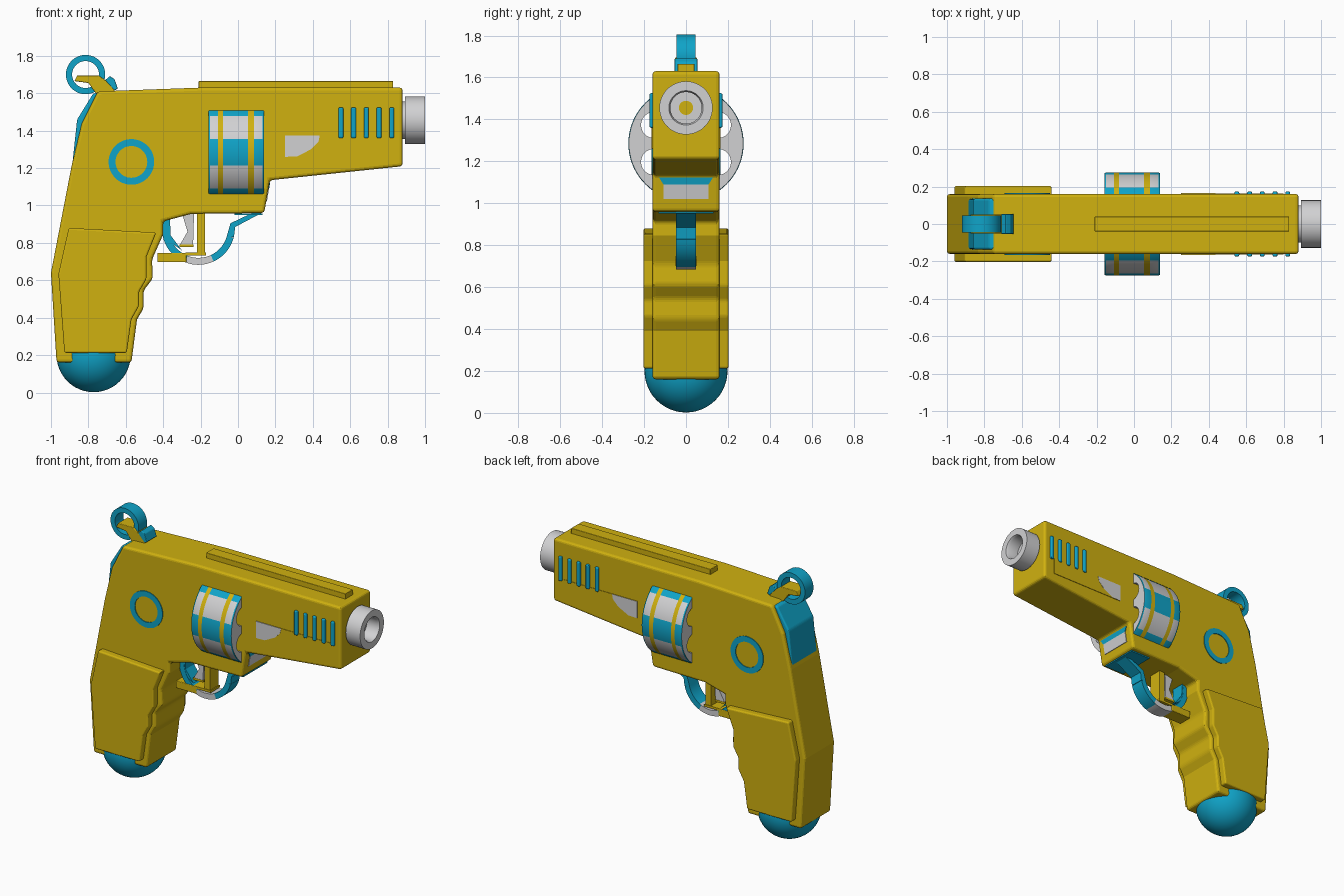
import bpy, bmesh, math
from mathutils import Vector, Matrix

if "Cube" in bpy.data.objects:
    bpy.data.objects.remove(bpy.data.objects["Cube"])


def material(name, rgb):
    m = bpy.data.materials.new(name)
    m.diffuse_color = (*rgb, 1)
    m.use_nodes = True
    m.node_tree.nodes["Principled BSDF"].inputs["Base Color"].default_value = m.diffuse_color
    return m


YELLOW = material("yellow", (0.63, 0.44, 0.005))
TEAL = material("teal", (0.005, 0.37, 0.58))
GREY = material("light grey", (0.64, 0.64, 0.65))


def finish(name, bm, mats, bevel=0, smooth=False):
    bmesh.ops.recalc_face_normals(bm, faces=bm.faces[:])
    me = bpy.data.meshes.new(name)
    bm.to_mesh(me)
    bm.free()
    for m in mats:
        me.materials.append(m)
    ob = bpy.data.objects.new(name, me)
    bpy.context.collection.objects.link(ob)
    if bevel:
        mod = ob.modifiers.new("bevel", "BEVEL")
        mod.width, mod.segments = bevel, 3
        mod.limit_method, mod.angle_limit = "ANGLE", math.radians(25)
    if smooth:
        bpy.context.view_layer.objects.active = ob
        ob.select_set(True)
        bpy.ops.object.shade_smooth_by_angle(angle=math.radians(35))
        ob.select_set(False)
    return ob


def slab(name, pts, y0, y1, mat, bevel=0):
    """Extrude an x-z outline from y0 to y1."""
    bm = bmesh.new()
    f = bm.faces.new([bm.verts.new((x, y0, z)) for x, z in pts])
    r = bmesh.ops.extrude_face_region(bm, geom=[f])
    bmesh.ops.translate(bm, vec=(0, y1 - y0, 0),
                        verts=[v for v in r["geom"] if isinstance(v, bmesh.types.BMVert)])
    return finish(name, bm, [mat], bevel)


def pair(name, pts, y0, y1, mat, bevel=0):
    """The same slab on both sides."""
    slab(name + "_front", pts, -y1, -y0, mat, bevel)
    slab(name + "_back", pts, y0, y1, mat, bevel)


def rect(x0, x1, z0, z1):
    return [(x0, z0), (x1, z0), (x1, z1), (x0, z1)]


def sweep_ring(name, cx, cz, r0, r1, y0, y1, mats, a0=0, a1=360, n=48, rule=None):
    """Flat band curved about the y axis, full or partial."""
    bm = bmesh.new()
    full = a1 - a0 == 360
    rows = []
    for i in range(n if full else n + 1):
        a = math.radians(a0 + (a1 - a0) * i / n)
        rows.append([bm.verts.new((cx + r * math.cos(a), y, cz + r * math.sin(a)))
                     for r, y in ((r0, y0), (r1, y0), (r1, y1), (r0, y1))])
    for i in range(n):
        p, q = rows[i], rows[(i + 1) % len(rows)]
        for k in range(4):
            f = bm.faces.new((p[k], p[(k + 1) % 4], q[(k + 1) % 4], q[k]))
            if rule:
                f.material_index = rule(f.calc_center_median())
    if not full:
        bm.faces.new(rows[0])
        bm.faces.new(rows[-1])
    return finish(name, bm, mats, smooth=True)


def lathe(name, prof, cz, mats, n=48, rule=None):
    """Turn an (x, radius) outline about the x axis."""
    bm = bmesh.new()
    rings = [[bm.verts.new((x, r * math.cos(2 * math.pi * i / n), cz + r * math.sin(2 * math.pi * i / n)))
              for i in range(n)] for x, r in prof]
    for j in range(len(rings) - 1):
        for i in range(n):
            k = (i + 1) % n
            f = bm.faces.new((rings[j][i], rings[j][k], rings[j + 1][k], rings[j + 1][i]))
            if rule:
                f.material_index = rule(f.calc_center_median())
    for ring in (rings[0], rings[-1]):
        f = bm.faces.new(ring)
        if rule:
            f.material_index = rule(f.calc_center_median())
    return finish(name, bm, mats, smooth=True)


# Body: frame, barrel housing and handle in one outline
slab("body", [(-0.75, 1.61), (-0.2, 1.63), (0.88, 1.63), (0.88, 1.21), (0.17, 1.135),
              (0.14, 0.96), (-0.25, 0.955), (-0.40, 0.915), (-0.40, 0.845), (-0.46, 0.71),
              (-0.455, 0.61), (-0.505, 0.545), (-0.505, 0.45), (-0.54, 0.39),
              (-0.57, 0.16), (-0.97, 0.16), (-1.0, 0.64), (-0.89, 1.21), (-0.835, 1.44)],
     -0.16, 0.16, YELLOW, 0.016)

# Handle panels
pair("grip_panel", [(-0.905, 0.88), (-0.437, 0.855), (-0.49, 0.724), (-0.49, 0.606),
                    (-0.53, 0.537), (-0.53, 0.462), (-0.57, 0.39), (-0.595, 0.212),
                    (-0.928, 0.212), (-0.96, 0.635)], 0.15, 0.203, YELLOW, 0.01)

# Round butt of the handle
bm = bmesh.new()
bmesh.ops.create_uvsphere(bm, u_segments=48, v_segments=24, radius=0.198,
                          matrix=Matrix.Translation((-0.772, 0, 0.2)))
finish("butt_ball", bm, [TEAL], smooth=True)

# Back plate with rounded edges
slab("back_plate", [(-0.888, 1.2), (-0.86, 1.46), (-0.775, 1.597), (-0.74, 1.605),
                    (-0.80, 1.44), (-0.85, 1.2)], -0.135, 0.135, TEAL, 0.01)

# Top rail
slab("top_rail", rect(-0.21, 0.83, 1.61, 1.665), -0.04, 0.04, YELLOW, 0.003)

# Muzzle with a recessed bore and yellow core
lathe("muzzle", [(0.86, 0.10), (0.893, 0.10), (0.893, 0.127), (1.0, 0.127), (1.0, 0.082),
                 (0.985, 0.075), (0.91, 0.075)], 1.455, [GREY])
lathe("muzzle_core", [(0.90, 0.034), (0.916, 0.034)], 1.455, [YELLOW], 32)


# Revolving drum: grey and teal sectors with two yellow bands
def drum_rule(c):
    r = math.hypot(c.y, c.z - 1.285)
    if r < 0.265:
        return 1
    if 0.054 < c.x < 0.085 or -0.107 < c.x < -0.079:
        return 2
    if c.x < -0.151 or c.x > 0.132:
        return 0
    a = math.degrees(math.atan2(c.z - 1.285, abs(c.y))) % 60
    return 1 if 17 < a < 45 else 0


drum = lathe("drum", [(-0.158, 0.272), (-0.15, 0.275), (-0.107, 0.275), (-0.079, 0.275),
                      (0.054, 0.275), (0.085, 0.275), (0.132, 0.275), (0.14, 0.272)],
             1.285, [TEAL, GREY, YELLOW], 72, drum_rule)

# Cutter for the six chambers
bm = bmesh.new()
for i in range(6):
    a = math.radians(30 + 60 * i)
    mat = (Matrix.Translation((0, 0.176 * math.cos(a), 1.285 + 0.176 * math.sin(a)))
           @ Matrix.Rotation(math.pi / 2, 4, "Y"))
    bmesh.ops.create_cone(bm, cap_ends=True, segments=32, radius1=0.062, radius2=0.062,
                          depth=1, matrix=mat)
cutter = finish("chamber_cutter", bm, [GREY])
for f in cutter.data.polygons:
    f.material_index = 0
cutter.hide_render = True
cutter.hide_viewport = True
cut = drum.modifiers.new("chambers", "BOOLEAN")
cut.operation, cut.solver, cut.object = "DIFFERENCE", "EXACT", cutter
cut.material_mode = "TRANSFER"
drum.modifiers.move(len(drum.modifiers) - 1, 0)

# Side details: vents, panel with grey flash, ring
for i in range(5):
    x = 0.55 + 0.068 * i
    pair(f"vent_{i + 1}", rect(x - 0.013, x + 0.013, 1.36, 1.525), 0.15, 0.174, TEAL, 0.008)
pair("side_panel", rect(0.25, 0.80, 1.26, 1.373), 0.158, 0.1635, YELLOW)
pair("side_flash", [(0.25, 1.26), (0.315, 1.262), (0.39, 1.30), (0.43, 1.34),
                    (0.437, 1.373), (0.25, 1.373)], 0.16, 0.165, GREY)
for side, y in (("front", -0.161), ("back", 0.161)):
    sweep_ring("side_ring_" + side, -0.57, 1.233, 0.085, 0.122, y - 0.004, y + 0.004, [TEAL])

# Plates on the sloping face below the barrel
p0, p1 = Vector((0.14, 0.96)), Vector((0.17, 1.135))


def slope_plate(name, z0, w0, z1, w1, mat):
    bm = bmesh.new()
    quad = []
    for z, w in ((z0, w0), (z1, w1)):
        x = p0.x + (p1.x - p0.x) * (z - p0.y) / (p1.y - p0.y)
        quad.append([(x, -w, z), (x, w, z)])
    pts = [quad[0][0], quad[0][1], quad[1][1], quad[1][0]]
    rows = [[bm.verts.new((x + d, y, z)) for x, y, z in pts] for d in (-0.004, 0.004)]
    bm.faces.new(rows[0])
    bm.faces.new(rows[1])
    for k in range(4):
        j = (k + 1) % 4
        bm.faces.new((rows[0][k], rows[0][j], rows[1][j], rows[1][k]))
    finish(name, bm, [mat])


slope_plate("lower_lamp", 1.02, 0.108, 1.09, 0.108, GREY)
slope_plate("lower_lamp_hood", 1.09, 0.108, 1.122, 0.128, TEAL)

# Trigger guard with a grey inlay, and its front strap
sweep_ring("trigger_guard", -0.212, 0.878, 0.158, 0.195, -0.047, 0.047, [TEAL, GREY],
           160, 345, 48, lambda c: int(-0.28 < c.x < -0.14))
slab("guard_strap", [(-0.06, 0.835), (-0.022, 0.83), (-0.015, 0.885), (0.13, 0.962),
                     (0.08, 0.962), (-0.04, 0.905)], -0.047, 0.047, TEAL)
slab("guard_mount", rect(-0.02, 0.13, 0.95, 0.958), -0.13, 0.13, TEAL)
slab("guard_rear", [(-0.40, 0.93), (-0.385, 0.82), (-0.30, 0.76), (-0.36, 0.84), (-0.365, 0.95)],
     -0.045, 0.045, TEAL)

# Trigger and the yellow bracket behind it
slab("trigger", [(-0.30, 0.96), (-0.235, 0.96), (-0.24, 0.79), (-0.31, 0.79), (-0.27, 0.86)],
     -0.03, 0.03, GREY)
slab("trigger_tip", rect(-0.312, -0.238, 0.778, 0.792), -0.032, 0.032, YELLOW)
slab("bracket_post", rect(-0.218, -0.176, 0.735, 0.96), -0.045, 0.045, YELLOW)
slab("bracket_rear", rect(-0.43, -0.275, 0.697, 0.747), -0.049, 0.049, YELLOW, 0.004)
slab("bracket_bar", rect(-0.28, -0.17, 0.733, 0.748), -0.049, 0.049, YELLOW)

# Hammer: loop, cheeks and nose
sweep_ring("hammer_loop", -0.815, 1.7, 0.072, 0.105, -0.045, 0.045, [TEAL])
slab("hammer", [(-0.875, 1.665), (-0.86, 1.695), (-0.745, 1.695), (-0.66, 1.635),
                (-0.66, 1.61), (-0.76, 1.6), (-0.80, 1.655)], -0.052, 0.052, YELLOW, 0.004)
slab("hammer_nose", [(-0.71, 1.67), (-0.685, 1.692), (-0.66, 1.675), (-0.643, 1.625),
                     (-0.66, 1.615)], -0.054, 0.054, TEAL, 0.004)
